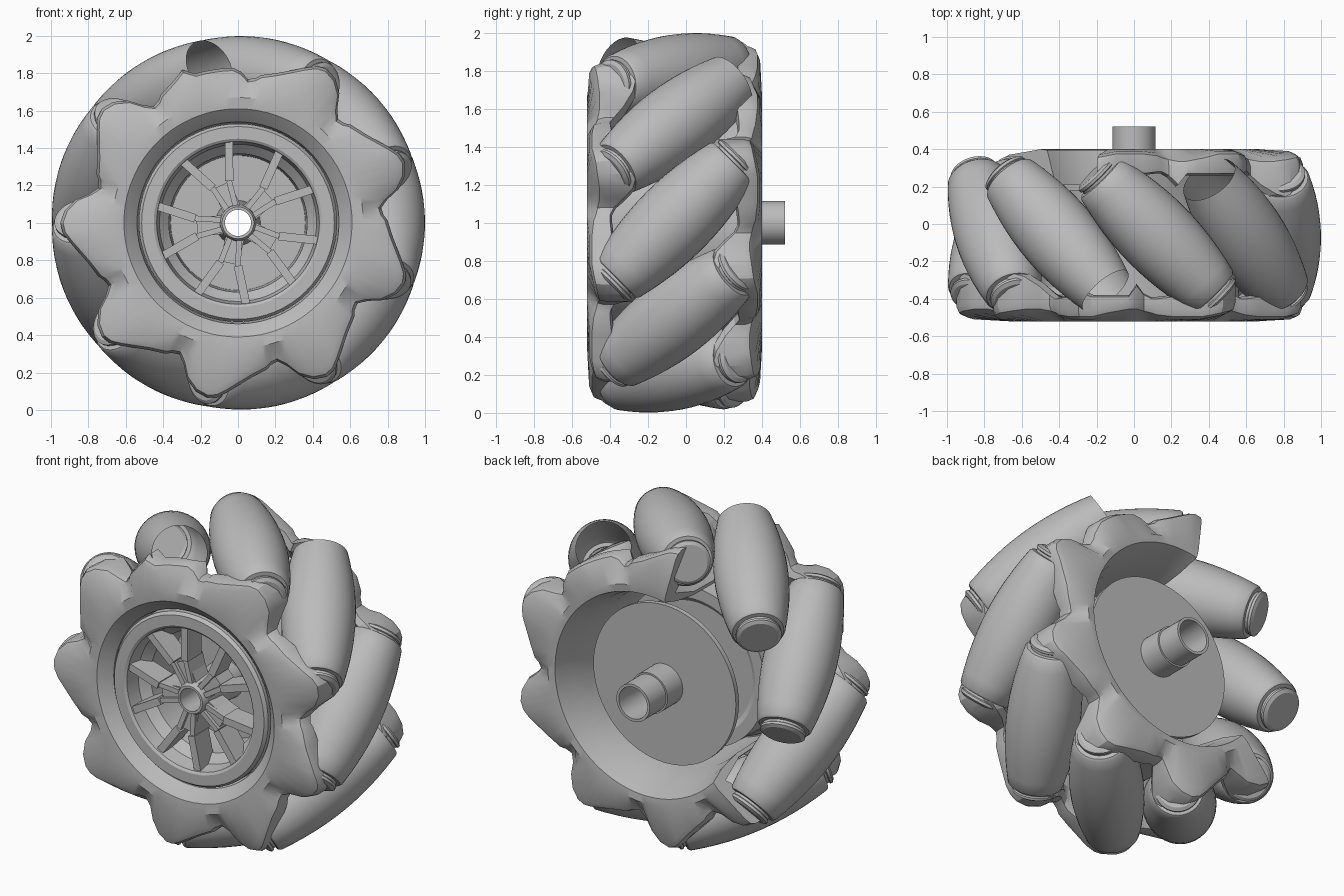
import bpy, bmesh, math
from mathutils import Vector, Matrix

cube = bpy.data.objects.get("Cube")
if cube:
    bpy.data.objects.remove(cube)

grey = bpy.data.materials.new("plain_grey")
grey.use_nodes = True
grey.diffuse_color = (0.5, 0.5, 0.5, 1)
grey.node_tree.nodes["Principled BSDF"].inputs["Base Color"].default_value = grey.diffuse_color

MID = -0.06          # middle plane of the wheel along y
COUNT = 9            # rollers
STEP = 360 / COUNT
FIRST = 9            # angle of the first roller, clockwise from the top
AXLE = Matrix.Translation((0, 0, 1)) @ Matrix.Rotation(-math.pi / 2, 4, 'X')


def polar(r, deg, y):
    a = math.radians(deg)
    return Vector((r * math.sin(a), y, 1 + r * math.cos(a)))


def finish(name, bm, angle=30):
    bmesh.ops.recalc_face_normals(bm, faces=bm.faces)
    mesh = bpy.data.meshes.new(name)
    bm.to_mesh(mesh)
    bm.free()
    mesh.materials.append(grey)
    ob = bpy.data.objects.new(name, mesh)
    bpy.context.collection.objects.link(ob)
    bpy.ops.object.select_all(action='DESELECT')
    ob.select_set(True)
    bpy.context.view_layer.objects.active = ob
    bpy.ops.object.shade_smooth_by_angle(angle=math.radians(angle))


def skin(bm, rows, wrap_rows, wrap_cols):
    """Join rows of points into a quad surface."""
    vs = [[bm.verts.new(p) for p in row] for row in rows]
    n, m = len(vs), len(vs[0])
    for i in range(n if wrap_rows else n - 1):
        for j in range(m if wrap_cols else m - 1):
            a, b = vs[i], vs[(i + 1) % n]
            k = (j + 1) % m
            bm.faces.new((a[j], a[k], b[k], b[j]))
    return vs


def lathe(name, profile, matrix, segs=48, closed=False):
    bm = bmesh.new()
    rows = []
    for i in range(segs):
        a = 2 * math.pi * i / segs
        rows.append([matrix @ Vector((r * math.cos(a), r * math.sin(a), h)) for r, h in profile])
    skin(bm, rows, True, closed)
    bmesh.ops.remove_doubles(bm, verts=bm.verts, dist=0.0001)
    finish(name, bm)


# Barrel rollers: their outer surface follows the rolling circle
def roller_profile(back_cap, front_cap):
    half, n = 0.42, 12
    pts = []
    for i in range(n + 1):
        s = half * (2 * i / n - 1)
        pts.append((1 - math.hypot(0.79, s * math.sqrt(0.5)), s))
    end = [(0.145, 0.432), (0.122, 0.434), (0.122, 0.448), (0.13, 0.453),
           (0.13, 0.468), (0.11, 0.48), (0, 0.48)]
    back = [(r, -s) for r, s in reversed(end)] if back_cap else []
    return back + pts + (end if front_cap else [])


for k in range(COUNT):
    deg = FIRST + STEP * k
    a = math.radians(deg)
    axis = Vector((math.cos(a), -1, -math.sin(a))).normalized()
    place = Matrix.Translation(polar(0.79, deg, MID)) @ axis.to_track_quat('Z', 'Y').to_matrix().to_4x4()
    # two rollers have lost an end cap and show their hollow inside
    lathe(f"roller_{k + 1}", roller_profile(k != 1, k != COUNT - 1), place, 40)

# Lobe outline over one roller pitch: angle, outer radius, rim depth, inner reach
LOBE = [(0, .80, .44, .34), (6, .83, .45, .33), (11, .87, .45, .30), (15, .91, .45, .25),
        (18, .94, .44, .21), (21, .95, .43, .20), (25, .93, .42, .20), (29, .88, .41, .22),
        (32, .81, .41, .27), (35, .77, .42, .32), (38, .78, .43, .34)]


def flange(name, side, inner, outer, broken, gap=None):
    """Lobed side plate; side is 1 for the front and -1 for the back."""
    bm = bmesh.new()
    rows = []
    for k in range(COUNT):
        for u, R, rim, reach in LOBE:
            deg = FIRST + side * (u + STEP * k)
            if abs((deg - broken + 180) % 360 - 180) < 10:
                R, reach = min(R, 0.83), max(reach, 0.33)
            section = inner + [(0.67, 0.46), (R - 0.05, rim), (R - 0.015, rim - 0.015), (R, rim - 0.05),
                               (R, reach), (R - 0.05, reach - 0.01)] + outer
            rows.append((deg % 360, [polar(r, deg, MID - side * d) for r, d in section]))
    if gap:
        rows = sorted((r for r in rows if not gap[0] < r[0] < gap[1]),
                      key=lambda r: (r[0] - gap[1]) % 360)
    vs = skin(bm, [r[1] for r in rows], gap is None, True)
    if gap:
        bm.faces.new(vs[0])
        bm.faces.new(vs[-1])
    finish(name, bm, 25)


flange("front_flange", 1, [(0.53, 0.33), (0.54, 0.39), (0.57, 0.42), (0.61, 0.455)],
       [(0.65, 0.34)], -10)
# The back flange carries the drum wall that runs behind the rollers
flange("back_flange", -1, [(0.54, -0.36), (0.55, 0.15), (0.58, 0.32), (0.625, 0.455)],
       [(0.65, 0.36), (0.575, 0.15), (0.56, -0.36)], 29, (230, 345))

# Hub rim with a stepped well behind the spokes
lathe("hub_rim", [(0.36, -0.12), (0.37, -0.33), (0.42, -0.38), (0.435, -0.47), (0.45, -0.48),
                  (0.515, -0.48), (0.53, -0.46), (0.53, -0.38), (0.50, -0.34), (0.49, -0.08),
                  (0.42, -0.08)], AXLE, 64, True)
lathe("well_floor", [(0.08, -0.12), (0.40, -0.12), (0.40, -0.1), (0.08, -0.1)], AXLE, 64, True)
lathe("back_disc", [(0.1, 0.18), (0.49, 0.18), (0.49, 0.21), (0.1, 0.21)], AXLE, 64, True)

# Hollow axle and the front hub boss
lathe("axle_tube", [(0.098, 0.1), (0.115, 0.1), (0.115, 0.52), (0.098, 0.52)], AXLE, 40, True)
lathe("axle_collar", [(0.1, 0.2), (0.125, 0.2), (0.125, 0.36), (0.1, 0.36)], AXLE, 40, True)
lathe("hub_boss", [(0.07, -0.47), (0.085, -0.47), (0.095, -0.45), (0.1, -0.4), (0.12, -0.12),
                   (0.1, 0.2), (0.07, 0.2)], AXLE, 40, True)

# Five forked spokes
bm = bmesh.new()


def bar(p, q, width, front, back):
    d = q - p
    frame = Matrix.Translation((p + q) / 2 + Vector((0, (front + back) / 2, 0)))
    frame = frame @ Matrix.Rotation(math.atan2(d.x, d.z), 4, 'Y')
    size = Matrix.Diagonal((width, back - front, d.length, 1))
    bmesh.ops.create_cube(bm, size=1, matrix=frame @ size)


for k in range(5):
    deg = 336 + 72 * k
    bar(polar(0.08, deg, 0), polar(0.22, deg, 0), 0.1, -0.43, -0.3)
    for s in (-1, 1):
        knee = polar(0.23, deg + 12 * s, 0)
        bar(polar(0.09, deg + 16 * s, 0), knee, 0.03, -0.45, -0.3)
        bar(knee, polar(0.46, deg + 18 * s, 0), 0.045, -0.46, -0.32)
finish("spokes", bm)
